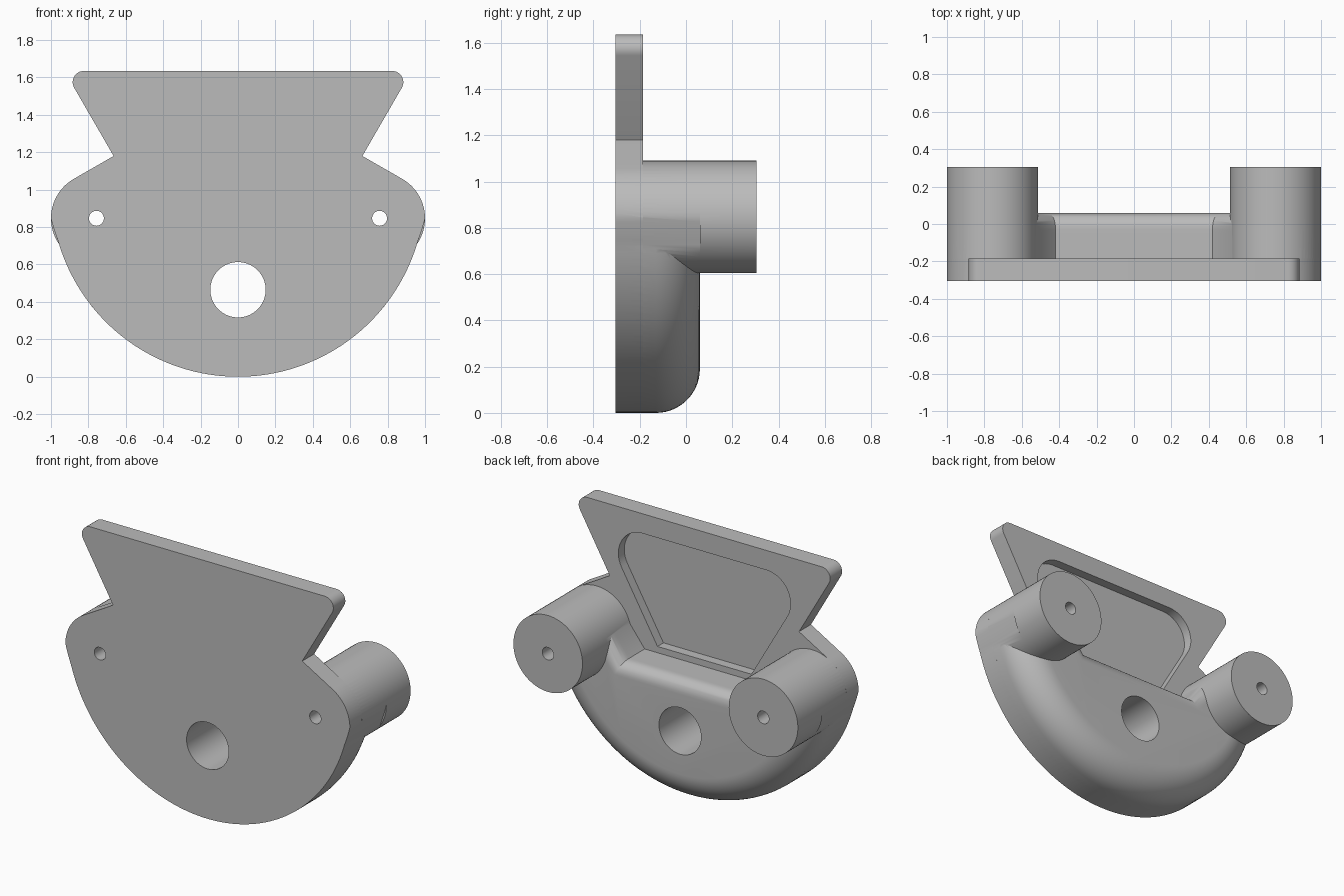
import bpy, bmesh, math

if "Cube" in bpy.data.objects:
    bpy.data.objects.remove(bpy.data.objects["Cube"])

FRONT, PLATE_BACK, BODY_BACK, BOSS_BACK = -0.305, -0.185, 0.06, 0.305
BX, BZ, BR = 0.757, 0.847, 0.243          # boss centre and radius
S60 = math.sin(math.radians(60))

grey = bpy.data.materials.new("plain_grey")
grey.diffuse_color = (0.5, 0.5, 0.5, 1)
grey.use_nodes = True
grey.node_tree.nodes["Principled BSDF"].inputs["Base Color"].default_value = grey.diffuse_color


def loft(name, rings):
    """Closed solid through rings of (y, [(x, z), ...])."""
    bm = bmesh.new()
    rows = [[bm.verts.new((x, y, z)) for x, z in pts] for y, pts in rings]
    n = len(rows[0])
    for a, b in zip(rows, rows[1:]):
        for i in range(n):
            j = (i + 1) % n
            bm.faces.new((a[i], a[j], b[j], b[i]))
    bm.faces.new(rows[0])
    bm.faces.new(rows[-1])
    bmesh.ops.recalc_face_normals(bm, faces=bm.faces)
    me = bpy.data.meshes.new(name)
    bm.to_mesh(me)
    bm.free()
    me.materials.append(grey)
    ob = bpy.data.objects.new(name, me)
    bpy.context.collection.objects.link(ob)
    return ob


def arc(cx, cz, r, a0, a1, n):
    out = []
    for i in range(n + 1):
        a = math.radians(a0 + (a1 - a0) * i / n)
        out.append((cx + r * math.cos(a), cz + r * math.sin(a)))
    return out


def circle(cx, cz, r, n):
    return arc(cx, cz, r, 0, 360, n)[:-1]


def mirrored(half):
    return half + [(-x, z) for x, z in reversed(half) if x > 1e-6]


def trim(pts):
    """Keep boss outline inside the big round outline."""
    out = []
    for x, z in pts:
        d = math.hypot(x, z - 1)
        lim = 1 + 0.012 * min(1, max(0, (z - 0.72) / 0.13))
        k = min(1, lim / d) if z < 0.85 else 1
        out.append((x * k, 1 + (z - 1) * k))
    return out


def combine(target, tool, operation):
    m = target.modifiers.new("join", 'BOOLEAN')
    m.operation, m.solver, m.object = operation, 'EXACT', tool
    bpy.context.view_layer.objects.active = target
    bpy.ops.object.modifier_apply(modifier=m.name)
    bpy.data.objects.remove(tool)


# Front plate with dovetail top
half = arc(0, 1, 1, -90, -16, 40)
half[0] = (0, 0)
half += trim(arc(BX, BZ, BR, -24, 60, 18))
half += [(0.665, 1.18)] + arc(0.824, 1.575, 0.06, -30, 90, 10)
outline = mirrored(half)
plate = loft("mounting_plate", [(FRONT, outline), (PLATE_BACK, outline)])

# Thick lower body, rounded along its back edges
def body_section(a, v):
    end = -math.degrees(math.asin((1 - BZ) / (1 - a)))
    h = arc(0, 1, 1 - a, -90, end, 44)
    h[0] = (0, a)
    return mirrored(h + [(0.56 + 0.83 * v, 0.96 - 0.5 * v),
                         (0.42 + 0.53 * v, 0.78 - v)])

rings = [(PLATE_BACK, body_section(0, 0))]
for i in range(15):
    t = math.radians(90 * i / 14)
    y = -0.13 + 0.19 * math.sin(t)
    e = min(0.08, max(0, y + 0.02))
    v = 0.08 - math.sqrt(max(0, 0.0064 - e * e))
    rings.append((y, body_section(0.19 * (1 - math.cos(t)), v)))
combine(plate, loft("lower_body", rings), 'UNION')

# Round bosses on both sides
full = circle(BX, BZ, BR, 72)
cut = trim(full)
for s in (1, -1):
    secs = [(PLATE_BACK, cut), (BODY_BACK, cut), (BODY_BACK + 0.001, full), (BOSS_BACK, full)]
    boss = loft("boss", [(y, [(s * x, z) for x, z in p]) for y, p in secs])
    combine(plate, boss, 'UNION')

# Shallow pocket in the back of the plate
pocket = mirrored([(0.33, 0.82)] + arc(0.435, 1.34, 0.17, -30, 90, 18))
combine(plate, loft("pocket_cutter", [(-0.245, pocket), (0.2, pocket)]), 'DIFFERENCE')

# Through holes
for x, z, r, n in ((0, 0.465, 0.148, 56), (BX, BZ, 0.04, 28), (-BX, BZ, 0.04, 28)):
    c = circle(x, z, r, n)
    combine(plate, loft("hole_cutter", [(-0.5, c), (0.5, c)]), 'DIFFERENCE')

plate.name = "bracket"
bpy.ops.object.select_all(action='DESELECT')
plate.select_set(True)
bpy.context.view_layer.objects.active = plate
bpy.ops.object.shade_smooth_by_angle(angle=math.radians(28))
